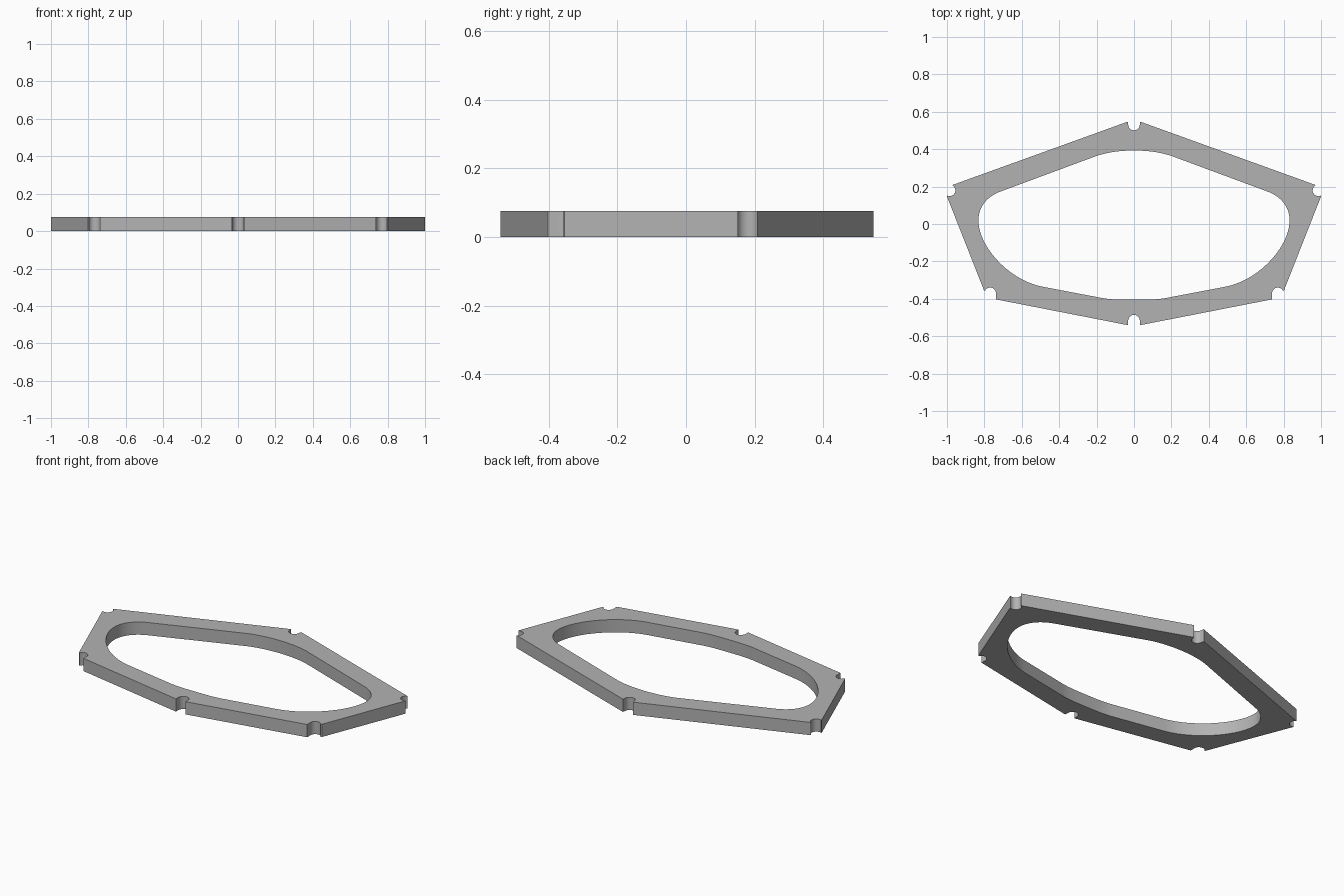
import bpy, bmesh
from math import cos, sin, radians
from mathutils import Vector
from mathutils.geometry import interpolate_bezier

cube = bpy.data.objects.get("Cube")
if cube:
    bpy.data.objects.remove(cube, do_unlink=True)

THICKNESS = 0.076
NOTCH_R = 0.031

grey = bpy.data.materials.new("plain grey")
grey.use_nodes = True
colour = (0.45, 0.45, 0.45, 1)
grey.diffuse_color = colour
grey.node_tree.nodes["Principled BSDF"].inputs["Base Color"].default_value = colour


def notch(x, y, start, end, steps=12):
    """Round cut-out in the outline, swept between two angles."""
    angles = [radians(start + (end - start) * i / steps) for i in range(steps + 1)]
    return [(x + NOTCH_R * cos(a), y + NOTCH_R * sin(a)) for a in angles]


def curve(*points, steps=16):
    p = interpolate_bezier(*[Vector((x, y, 0)) for x, y in points], steps)
    return [(v.x, v.y) for v in p]


def mirrored_loop(bm, half):
    """Close a right-hand outline that starts and ends on the centre line."""
    half = [(0 if abs(x) < 1e-5 else x, y) for x, y in half]
    outline = half + [(-x, y) for x, y in reversed(half[1:-1])]
    verts = [bm.verts.new((x, y, 0)) for x, y in outline]
    return [bm.edges.new((a, b)) for a, b in zip(verts, verts[1:] + verts[:1])]


# Outer outline, front to back, with a notch at every corner
outer = (
    notch(0, -0.517, 90, 0) + [(0.032, -0.541), (0.738, -0.403)]
    + notch(0.769, -0.371, 195, 25) + [(0.802, -0.355), (1.0, 0.147)]
    + notch(0.986, 0.180, 295, 115) + [(0.964, 0.211), (0.034, 0.547)]
    + notch(0, 0.532, 0, -90)
)

# Inner opening, front to back
inner = (
    curve((0, -0.405), (0.06, -0.405), (0.13, -0.405), (0.18, -0.394))
    + curve((0.49, -0.335), (0.67, -0.30), (0.832, -0.12), (0.832, 0.02))
    + curve((0.832, 0.02), (0.832, 0.10), (0.775, 0.152), (0.71, 0.175))[1:]
    + curve((0.20, 0.364), (0.14, 0.384), (0.07, 0.393), (0, 0.393))
)

# Flat ring, extruded to a plate
bm = bmesh.new()
edges = mirrored_loop(bm, outer) + mirrored_loop(bm, inner)
bmesh.ops.triangle_fill(bm, edges=edges, use_beauty=True, use_dissolve=False)
ring = bmesh.ops.extrude_face_region(bm, geom=bm.faces[:], use_keep_orig=True)
top = [g for g in ring["geom"] if isinstance(g, bmesh.types.BMVert)]
bmesh.ops.translate(bm, verts=top, vec=(0, 0, THICKNESS))
bmesh.ops.recalc_face_normals(bm, faces=bm.faces[:])

mesh = bpy.data.meshes.new("frame_plate")
bm.to_mesh(mesh)
bm.free()
mesh.materials.append(grey)
frame = bpy.data.objects.new("frame_plate", mesh)
bpy.context.collection.objects.link(frame)

bpy.ops.object.select_all(action="DESELECT")
frame.select_set(True)
bpy.context.view_layer.objects.active = frame
bpy.ops.object.shade_smooth_by_angle(angle=radians(30))
